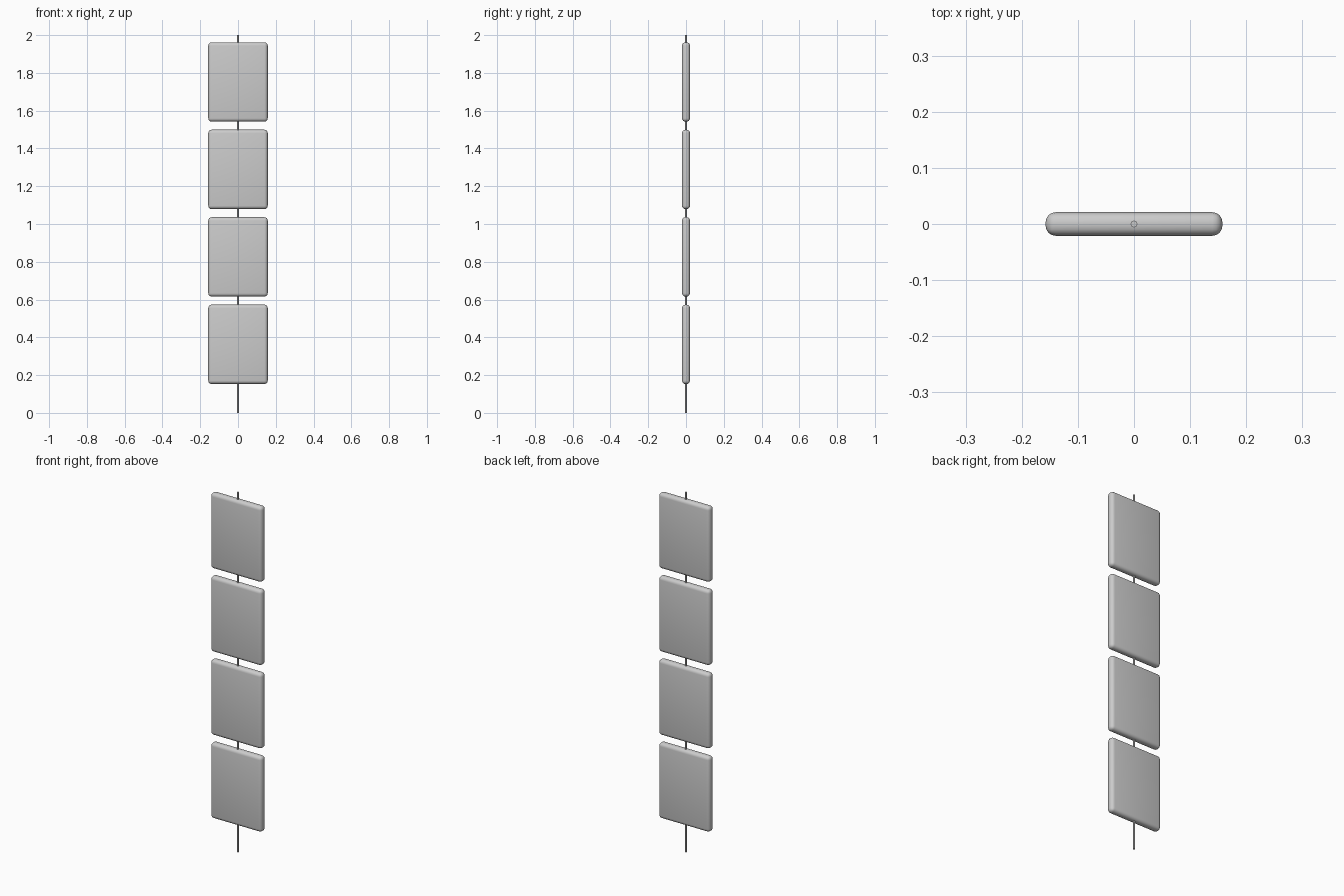
import bpy

if "Cube" in bpy.data.objects:
    bpy.data.objects.remove(bpy.data.objects["Cube"])

PANEL_SIZE = (0.315, 0.042, 0.42)
FIRST_Z, PITCH = 0.363, 0.463


def smooth(obj):
    bpy.ops.object.select_all(action='DESELECT')
    obj.select_set(True)
    bpy.context.view_layer.objects.active = obj
    bpy.ops.object.shade_smooth_by_angle()


# thin cord running the full height
bpy.ops.mesh.primitive_cylinder_add(vertices=8, radius=0.006, depth=2.0, location=(0, 0, 1))
cord = bpy.context.object
cord.name = "hanging_cord"
smooth(cord)

# four rounded panels threaded on the cord
for i in range(4):
    bpy.ops.mesh.primitive_cube_add(size=1, location=(0, 0, FIRST_Z + i * PITCH))
    panel = bpy.context.object
    panel.name = f"panel_{i + 1}"
    panel.scale = PANEL_SIZE
    bpy.ops.object.transform_apply(location=False, rotation=False, scale=True)
    bevel = panel.modifiers.new("rounded_edges", 'BEVEL')
    bevel.width = 0.018
    bevel.segments = 4
    bpy.ops.object.modifier_apply(modifier=bevel.name)
    smooth(panel)
